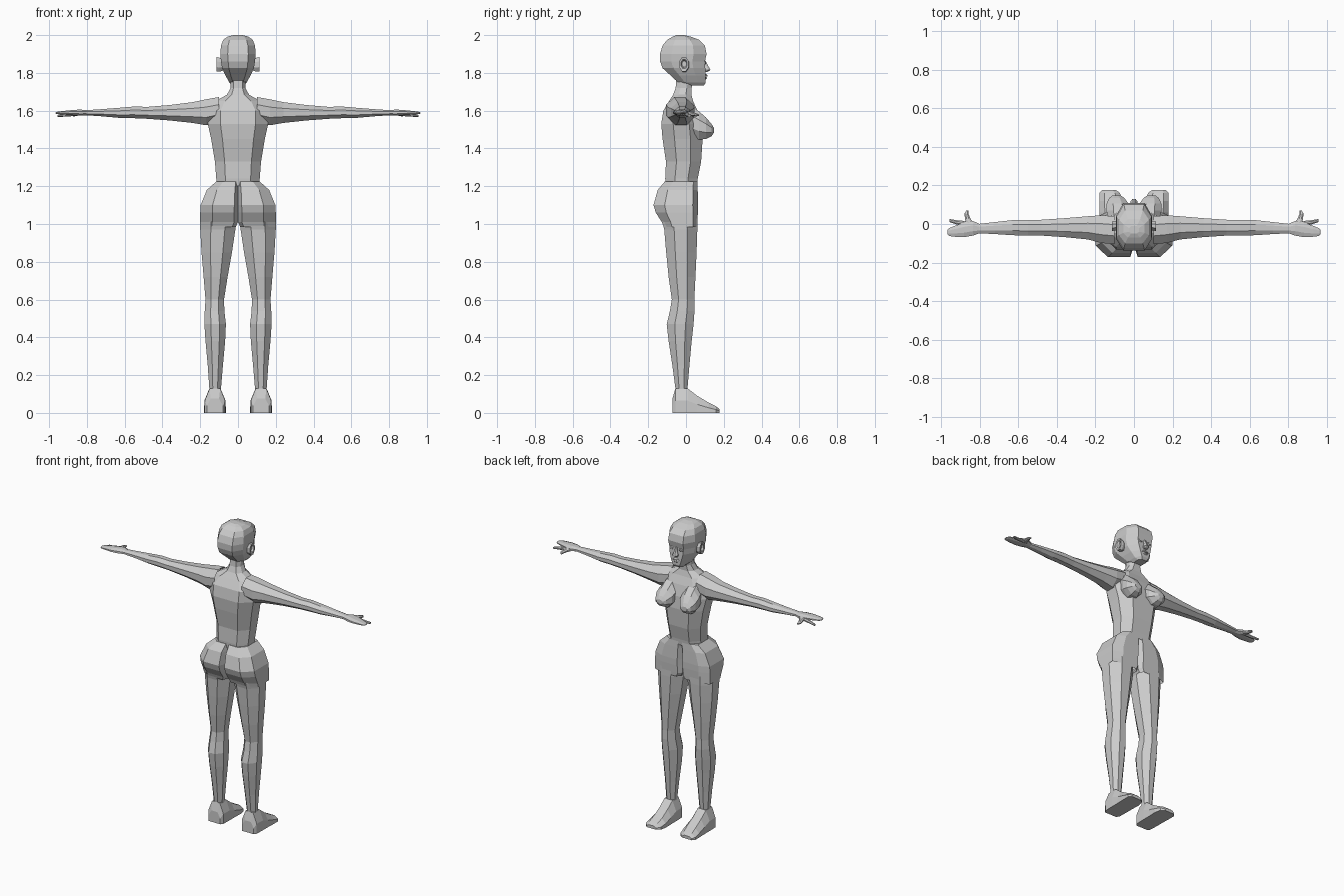
import bpy, bmesh

skin = bpy.data.materials.new("light grey")
skin.diffuse_color = (0.6, 0.6, 0.6, 1)

AXES = {
    "x": lambda t, u, v: (t, u, v),
    "y": lambda t, u, v: (u, t, v),
    "z": lambda t, u, v: (u, v, t),
}


def loft(name, axis, rings, cu=(0.3, 0.3), cv=(0.3, 0.3), caps=(True, True)):
    """Skin chamfered boxes (t, u0, u1, v0, v1) along an axis, mirrored over x."""
    bm = bmesh.new()
    loops = []
    for t, u0, u1, v0, v1 in rings:
        w, d = u1 - u0, v1 - v0
        a, b = u0 + cu[0] * w, u1 - cu[1] * w
        c, e = v0 + cv[0] * d, v1 - cv[1] * d
        # a zero chamfer on the inner side leaves a square edge
        lo = c if cu[0] else v0
        hi = e if cu[0] else v1
        pts = [(a, v0), (b, v0), (u1, c), (u1, e), (b, v1), (a, v1), (u0, hi), (u0, lo)]
        loops.append([bm.verts.new(AXES[axis](t, *p)) for p in pts])
    for r0, r1 in zip(loops, loops[1:]):
        for i in range(8):
            j = (i + 1) % 8
            bm.faces.new((r0[i], r0[j], r1[j], r1[i]))
    if caps[0]:
        bm.faces.new(loops[0])
    if caps[1]:
        bm.faces.new(loops[-1])
    bmesh.ops.remove_doubles(bm, verts=bm.verts[:], dist=0.0005)
    bmesh.ops.recalc_face_normals(bm, faces=bm.faces[:])
    # open the seam so both halves join
    seam = [f for f in bm.faces if all(abs(v.co.x) < 0.001 for v in f.verts)]
    bmesh.ops.delete(bm, geom=seam, context="FACES")
    me = bpy.data.meshes.new(name)
    bm.to_mesh(me)
    bm.free()
    me.materials.append(skin)
    ob = bpy.data.objects.new(name, me)
    bpy.context.collection.objects.link(ob)
    mod = ob.modifiers.new("mirror", "MIRROR")
    mod.use_clip = True
    return ob


# Torso and neck
loft("torso", "z", [
    (1.20, 0, 0.115, -0.108, 0.058), (1.24, 0, 0.115, -0.110, 0.062),
    (1.33, 0, 0.122, -0.106, 0.080), (1.45, 0, 0.142, -0.124, 0.088),
    (1.53, 0, 0.160, -0.131, 0.080), (1.60, 0, 0.160, -0.120, 0.060),
    (1.65, 0, 0.120, -0.090, 0.038), (1.685, 0, 0.058, -0.068, 0.028),
    (1.72, 0, 0.040, -0.055, 0.030), (1.78, 0, 0.038, -0.050, 0.040),
], cu=(0, 0.42), caps=(False, False))

# Breasts
loft("breast", "y", [
    (0.02, 0.030, 0.130, 1.46, 1.63), (0.07, 0.022, 0.143, 1.447, 1.595),
    (0.105, 0.028, 0.142, 1.450, 1.565), (0.135, 0.050, 0.128, 1.465, 1.53),
    (0.147, 0.068, 0.112, 1.483, 1.51),
], caps=(False, True))

# Hips: two halves with a cleft behind
loft("hips", "z", [
    (1.225, 0, 0.115, -0.112, 0.060), (1.18, 0, 0.165, -0.150, 0.062),
    (1.10, 0, 0.198, -0.172, 0.064), (1.06, 0, 0.200, -0.160, 0.063),
    (1.01, 0, 0.200, -0.128, 0.060), (0.985, 0.012, 0.200, -0.118, 0.058),
], cu=(0.10, 0.32), cv=(0.25, 0.12), caps=(True, False))

# Legs
loft("leg", "z", [
    (1.03, 0.010, 0.200, -0.130, 0.060), (0.97, 0.014, 0.200, -0.115, 0.060),
    (0.85, 0.032, 0.193, -0.105, 0.056), (0.72, 0.055, 0.182, -0.092, 0.050),
    (0.60, 0.074, 0.172, -0.075, 0.044), (0.54, 0.072, 0.176, -0.085, 0.045),
    (0.47, 0.064, 0.178, -0.102, 0.040), (0.38, 0.068, 0.172, -0.092, 0.030),
    (0.25, 0.080, 0.160, -0.072, 0.018), (0.13, 0.090, 0.152, -0.056, 0.008),
    (0.09, 0.090, 0.152, -0.056, 0.015),
], caps=(False, False))

# Feet, flat soles
loft("foot", "y", [
    (-0.072, 0.080, 0.165, 0, 0.075), (-0.056, 0.068, 0.176, 0, 0.130),
    (0.008, 0.066, 0.178, 0, 0.130), (0.06, 0.066, 0.178, 0, 0.090),
    (0.12, 0.064, 0.180, 0, 0.054), (0.16, 0.072, 0.180, 0, 0.034),
    (0.177, 0.095, 0.165, 0, 0.020),
], cu=(0.24, 0.24), cv=(0.0, 0.5))

# Arms
loft("arm", "x", [
    (0.10, -0.105, 0.040, 1.540, 1.672), (0.17, -0.098, 0.045, 1.523, 1.660),
    (0.24, -0.080, 0.040, 1.535, 1.645), (0.36, -0.068, 0.030, 1.548, 1.630),
    (0.48, -0.060, 0.022, 1.557, 1.620), (0.55, -0.060, 0.022, 1.560, 1.622),
    (0.63, -0.058, 0.020, 1.562, 1.615), (0.72, -0.052, 0.010, 1.570, 1.608),
    (0.81, -0.048, 0.000, 1.576, 1.602),
], caps=(False, False))

# Hands: palm with joined fingers, index finger, thumb
loft("palm", "x", [
    (0.80, -0.048, 0.000, 1.576, 1.602), (0.835, -0.060, 0.016, 1.574, 1.606),
    (0.88, -0.068, 0.008, 1.576, 1.603), (0.93, -0.066, -0.010, 1.580, 1.598),
    (0.958, -0.062, -0.022, 1.582, 1.594), (0.966, -0.054, -0.030, 1.585, 1.591),
], caps=(False, True))
loft("index_finger", "x", [
    (0.86, -0.010, 0.014, 1.572, 1.594), (0.92, -0.002, 0.020, 1.568, 1.584),
    (0.955, 0.010, 0.026, 1.567, 1.578),
])
loft("thumb", "y", [
    (-0.01, 0.818, 0.865, 1.576, 1.602), (0.025, 0.846, 0.876, 1.572, 1.594),
    (0.055, 0.858, 0.878, 1.570, 1.586), (0.069, 0.858, 0.869, 1.572, 1.580),
])

# Head
loft("head", "z", [
    (1.732, 0, 0.030, 0.025, 0.094), (1.748, 0, 0.045, -0.040, 0.104),
    (1.785, 0, 0.066, -0.080, 0.104), (1.825, 0, 0.084, -0.124, 0.102),
    (1.86, 0, 0.090, -0.137, 0.100), (1.90, 0, 0.094, -0.138, 0.109),
    (1.945, 0, 0.090, -0.124, 0.100), (1.975, 0, 0.078, -0.100, 0.070),
    (1.992, 0, 0.055, -0.070, 0.025), (2.0, 0, 0.025, -0.050, -0.010),
], cu=(0, 0.42), cv=(0.25, 0.28))

# Face details
loft("nose", "z", [
    (1.805, 0, 0.014, 0.09, 0.112), (1.815, 0, 0.017, 0.09, 0.130),
    (1.835, 0, 0.010, 0.09, 0.119), (1.865, 0, 0.007, 0.09, 0.104),
], cu=(0, 0.5))
loft("upper_lip", "z", [
    (1.780, 0, 0.024, 0.085, 0.113), (1.788, 0, 0.018, 0.085, 0.114),
    (1.795, 0, 0.010, 0.085, 0.106),
], cu=(0, 0.6))
loft("lower_lip", "z", [
    (1.765, 0, 0.012, 0.085, 0.105), (1.771, 0, 0.017, 0.085, 0.112),
    (1.778, 0, 0.022, 0.085, 0.109),
], cu=(0, 0.6))
loft("eye", "y", [
    (0.08, 0.018, 0.052, 1.842, 1.864), (0.100, 0.018, 0.050, 1.843, 1.862),
    (0.105, 0.026, 0.044, 1.848, 1.858),
])

# Ears, flaring outwards with a sunken middle
loft("ear", "x", [
    (0.070, -0.026, 0.012, 1.815, 1.872), (0.098, -0.034, 0.016, 1.806, 1.880),
    (0.113, -0.036, 0.014, 1.808, 1.884), (0.111, -0.026, 0.006, 1.822, 1.872),
    (0.099, -0.020, 0.002, 1.830, 1.864),
])
